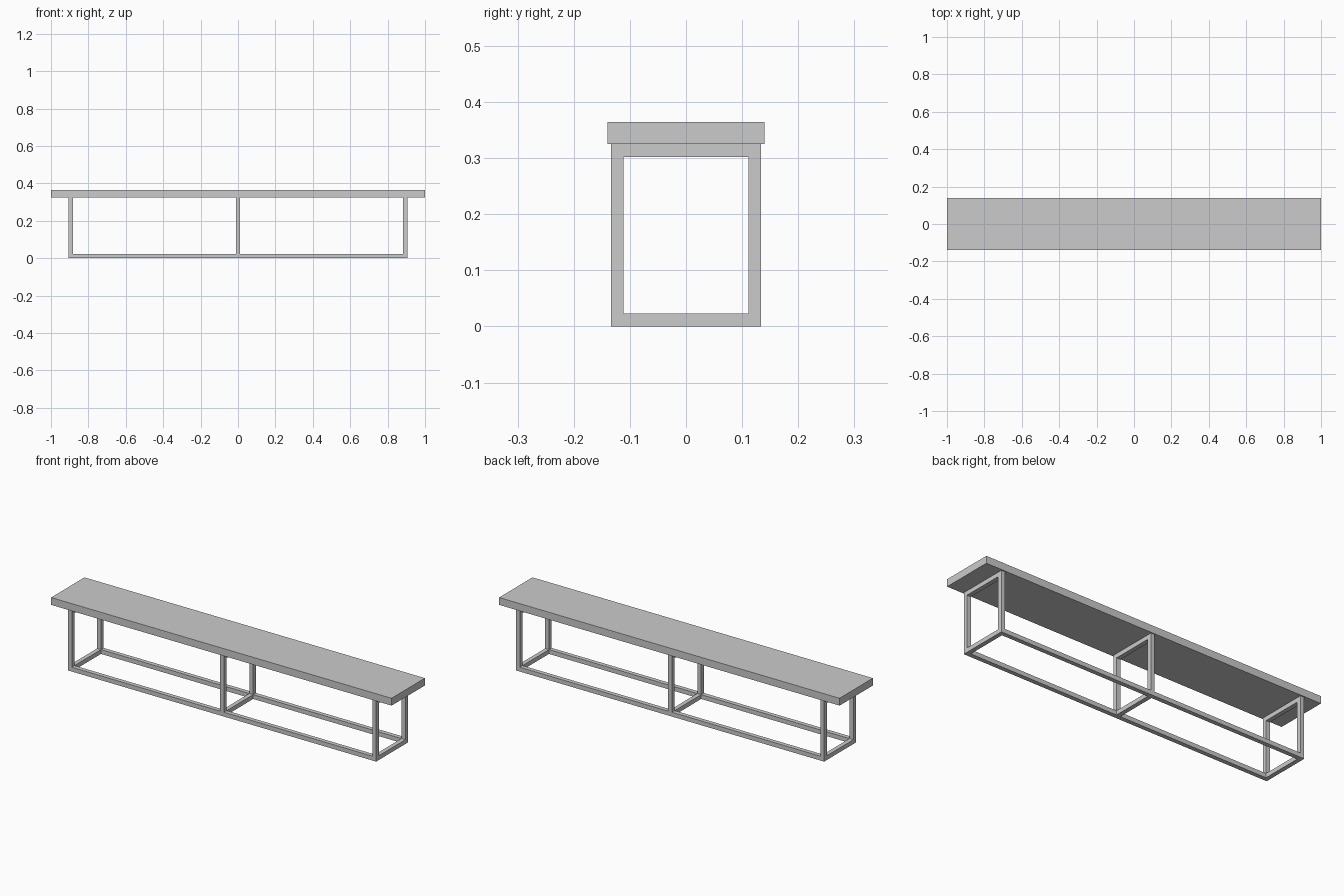
import bpy, bmesh

if "Cube" in bpy.data.objects:
    bpy.data.objects.remove(bpy.data.objects["Cube"])

T = 0.023                 # square bar thickness
HALF_W, TOP = 0.134, 0.325  # frame half width and height
END_X = 0.894             # centre line of the end frames


def finish(name, bm):
    bmesh.ops.recalc_face_normals(bm, faces=bm.faces)
    mesh = bpy.data.meshes.new(name)
    bm.to_mesh(mesh)
    bm.free()
    obj = bpy.data.objects.new(name, mesh)
    bpy.context.collection.objects.link(obj)
    return obj


def box(name, lo, hi):
    bm = bmesh.new()
    bmesh.ops.create_cube(bm, size=1)
    for v in bm.verts:
        v.co = [(a + b) / 2 + c * (b - a) for a, b, c in zip(lo, hi, v.co)]
    return finish(name, bm)


def leg_frame(name, x):
    """Rectangular hoop of square bar with mitred corners."""
    bm = bmesh.new()
    rings = []
    for dx, inset in ((-T / 2, 0), (T / 2, 0), (T / 2, T), (-T / 2, T)):
        w, z0, z1 = HALF_W - inset, inset, TOP - inset
        rings.append([bm.verts.new((x + dx, y, z))
                      for y, z in ((-w, z0), (w, z0), (w, z1), (-w, z1))])
    for i in range(4):
        a, b = rings[i], rings[(i + 1) % 4]
        for j in range(4):
            k = (j + 1) % 4
            bm.faces.new((a[j], a[k], b[k], b[j]))
    return finish(name, bm)


# Seat plank
box("seat", (-1, -0.14, TOP), (1, 0.14, 0.364))

# Three leg hoops
for label, x in (("left", -END_X), ("middle", 0), ("right", END_X)):
    leg_frame(f"{label}_leg_frame", x)

# Floor rails running between neighbouring hoops
for depth, side in (("front", -1), ("back", 1)):
    y = side * (HALF_W - T / 2)
    for label, x0, x1 in (("left", -END_X + T / 2, -T / 2),
                          ("right", T / 2, END_X - T / 2)):
        box(f"{depth}_{label}_floor_rail",
            (x0, y - T / 2, 0), (x1, y + T / 2, T))
